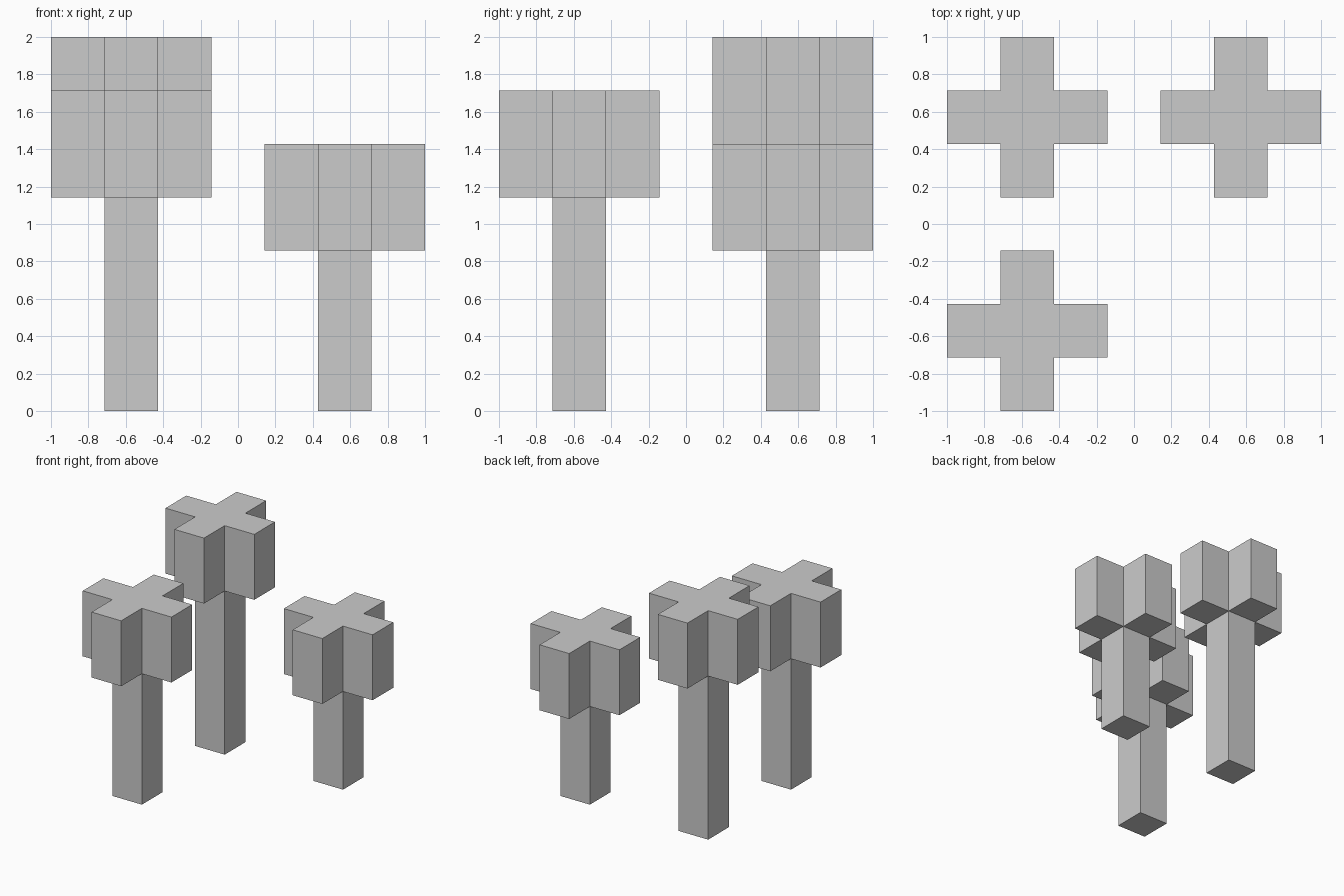
import bpy
import bmesh

cube = bpy.data.objects.get("Cube")
if cube:
    bpy.data.objects.remove(cube, do_unlink=True)

U = 2 / 7   # block size
H = U / 2   # half block

grey = bpy.data.materials.new("light grey")
grey.use_nodes = True
grey.diffuse_color = (0.6, 0.6, 0.6, 1)
grey.node_tree.nodes["Principled BSDF"].inputs["Base Color"].default_value = (0.6, 0.6, 0.6, 1)


def prism(name, outline, undersides, height, location):
    """Upright prism with a closed top, walls and the given underside faces."""
    bm = bmesh.new()
    low = [bm.verts.new((x, y, 0)) for x, y in outline]
    high = [bm.verts.new((x, y, height)) for x, y in outline]
    n = len(outline)
    for i in range(n):
        j = (i + 1) % n
        bm.faces.new((low[i], low[j], high[j], high[i]))
    if name.endswith("foliage"):
        bm.faces.new(high)
    for face in undersides:
        bm.faces.new([low[i % n] for i in reversed(face)])
    mesh = bpy.data.meshes.new(name)
    bm.to_mesh(mesh)
    bm.free()
    mesh.materials.append(grey)
    obj = bpy.data.objects.new(name, mesh)
    obj.location = location
    bpy.context.collection.objects.link(obj)


# Square trunk outline, and a cross made by turning one arm four times
square = [(-H, -H), (H, -H), (H, H), (-H, H)]
cross = []
arm = [(H, -H), (3 * H, -H), (3 * H, H)]
for _ in range(4):
    cross += arm
    arm = [(-y, x) for x, y in arm]
arm_faces = [(k, k + 1, k + 2, k + 3) for k in range(0, 12, 3)]

# Trees: name, x and y in blocks, trunk height in blocks
for name, x, y, trunk in (("tall", -2, 2, 5), ("middle", -2, -2, 4), ("short", 2, 2, 3)):
    prism(name + "_tree_trunk", square, [range(4)], trunk * U, (x * U, y * U, 0))
    prism(name + "_tree_foliage", cross, arm_faces, 2 * U, (x * U, y * U, trunk * U))
